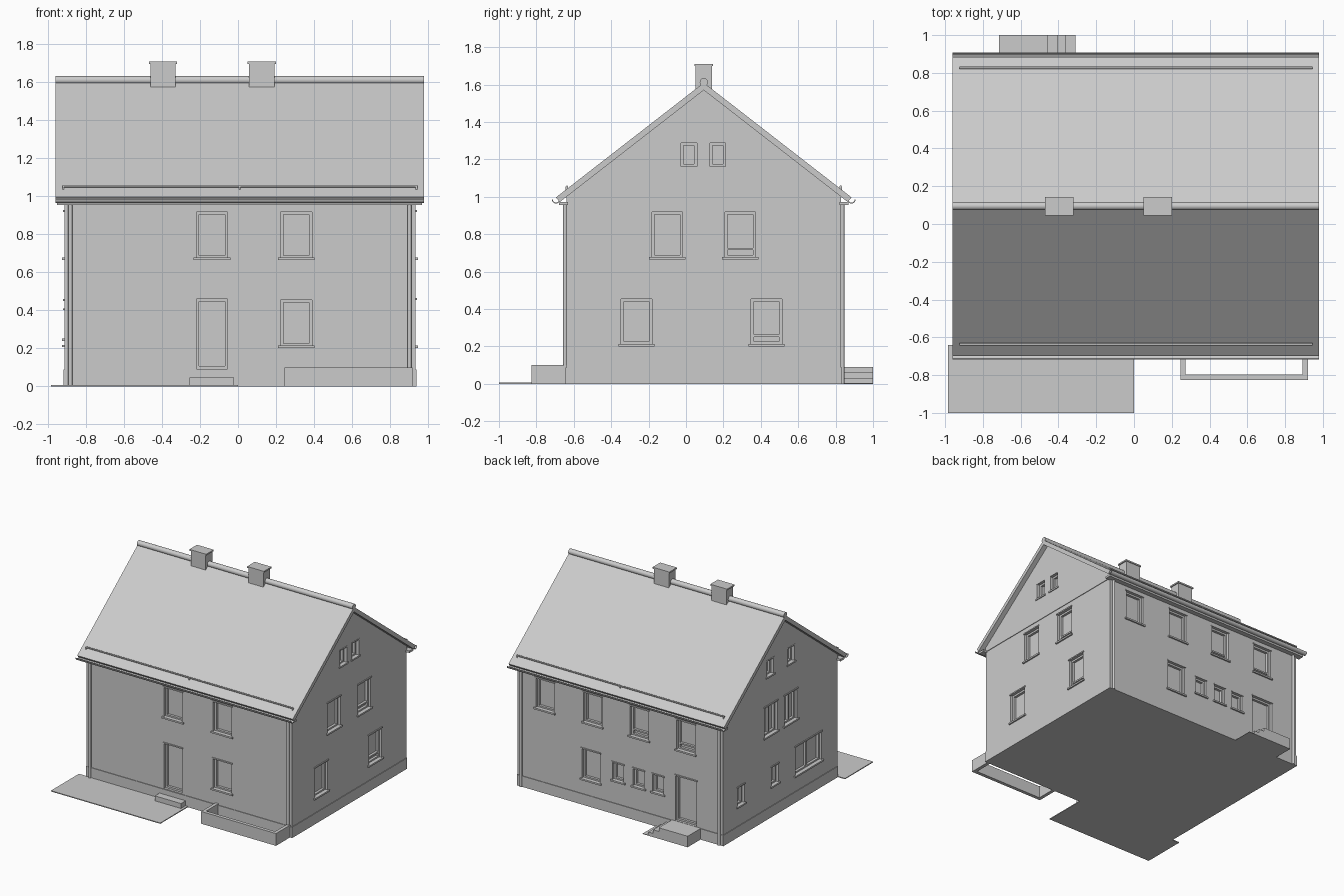
import bpy, bmesh, math
from mathutils import Matrix

old = bpy.data.objects.get("Cube")
if old:
    bpy.data.objects.remove(old, do_unlink=True)

GREY = (0.6, 0.6, 0.6, 1)
mat = bpy.data.materials.new("light_grey")
mat.use_nodes = True
mat.diffuse_color = GREY
mat.node_tree.nodes["Principled BSDF"].inputs["Base Color"].default_value = GREY

# House extents
XL, XR, YF, YB = -0.915, 0.935, -0.64, 0.83
MID = (YF + YB) / 2
ROOF_L, ROOF_R = -0.962, 0.98
RIDGE, SLOPE = 1.61, 0.776


def add_box(bm, x0, x1, y0, y1, z0, z1):
    m = Matrix.Translation(((x0 + x1) / 2, (y0 + y1) / 2, (z0 + z1) / 2))
    m = m @ Matrix.Diagonal((abs(x1 - x0), abs(y1 - y0), abs(z1 - z0), 1))
    bmesh.ops.create_cube(bm, size=1, matrix=m)


def add_prism(bm, profile, x0, x1):
    """Extrude a (y, z) outline along x."""
    face = bm.faces.new([bm.verts.new((x0, y, z)) for y, z in profile])
    out = bmesh.ops.extrude_face_region(bm, geom=[face])
    moved = [v for v in out["geom"] if isinstance(v, bmesh.types.BMVert)]
    bmesh.ops.translate(bm, verts=moved, vec=(x1 - x0, 0, 0))


def add_rod(bm, centre, radius, length, axis):
    m = Matrix.Translation(centre)
    if axis == "X":
        m = m @ Matrix.Rotation(math.pi / 2, 4, "Y")
    bmesh.ops.create_cone(bm, cap_ends=True, segments=12, radius1=radius,
                          radius2=radius, depth=length, matrix=m)


def finish(bm, name, smooth=False):
    bmesh.ops.recalc_face_normals(bm, faces=bm.faces)
    if smooth:
        for f in bm.faces:
            f.smooth = len(f.verts) == 4
        for e in bm.edges:
            e.smooth = len(e.link_faces) == 2 and e.calc_face_angle(0) < 0.7
    me = bpy.data.meshes.new(name)
    bm.to_mesh(me)
    bm.free()
    me.materials.append(mat)
    ob = bpy.data.objects.new(name, me)
    bpy.context.scene.collection.objects.link(ob)
    return ob


def boxes(name, *dims):
    bm = bmesh.new()
    for d in dims:
        add_box(bm, *d)
    return finish(bm, name)


def side_box(bm, side, u0, u1, d0, d1, z0, z1):
    """Box on a wall: u along the wall, d outward from it."""
    if side == "front":
        add_box(bm, u0, u1, YF - d1, YF - d0, z0, z1)
    elif side == "back":
        add_box(bm, u0, u1, YB + d0, YB + d1, z0, z1)
    elif side == "east":
        add_box(bm, XR + d0, XR + d1, u0, u1, z0, z1)
    else:
        add_box(bm, XL - d1, XL - d0, u0, u1, z0, z1)


cutters, frames, sills = bmesh.new(), bmesh.new(), bmesh.new()


def opening(side, u, z, w=0.165, h=0.245, style="plain"):
    """Recess, frame, sill and lintel of one window or door."""
    a, b, t, bot, top = u - w / 2, u + w / 2, 0.015, z - h / 2, z + h / 2
    side_box(cutters, side, a, b, -0.04, 0.05, bot, top)
    bars = [(a, a + t, bot, top), (b - t, b, bot, top),
            (a + t, b - t, bot, bot + t), (a + t, b - t, top - t, top)]
    if style == "mullion":
        bars.append((u - t / 2, u + t / 2, bot + t, top - t))
    if style == "transom":
        bars.append((a + t, b - t, bot + 0.04, bot + 0.052))
    for p, q, r, s in bars:
        side_box(frames, side, p, q, -0.04, -0.02, r, s)
    if style != "door":
        side_box(sills, side, a - 0.014, b + 0.014, -0.02, 0.012, bot - 0.01, bot + 0.003)
    side_box(sills, side, a - 0.008, b + 0.008, -0.01, 0.007, top - 0.002, top + 0.008)


UP, LOW, ATTIC = 0.797, 0.333, 1.225
# Front
opening("front", -0.137, UP)
opening("front", 0.307, UP)
opening("front", 0.307, LOW)
opening("front", -0.137, 0.277, h=0.37, style="door")
# Back
for u, style in ((0.69, "plain"), (0.26, "plain"), (-0.16, "transom"), (-0.58, "transom")):
    opening("back", u, UP, style=style)
opening("back", 0.275, LOW)
for u in (0.03, -0.155, -0.33):
    opening("back", u, 0.345, 0.1, 0.145)
opening("back", -0.58, 0.277, 0.19, 0.37, "door")
# Gable walls
for u in (0.015, 0.17):
    opening("east", u, ATTIC, 0.085, 0.13)
opening("east", -0.1, UP)
opening("east", 0.29, UP, style="transom")
opening("east", -0.265, LOW)
opening("east", 0.43, LOW, style="transom")
for u in (0.23, -0.04):
    opening("west", u, ATTIC, 0.085, 0.13)
for u in (0.215, -0.04):
    opening("west", u, UP, style="mullion")
for u in (0.6, 0.163):
    opening("west", u, 0.325, 0.09, 0.155)
opening("west", -0.27, LOW, 0.34, 0.235, "mullion")

# Walls and gables with openings cut
walls = boxes("walls", (XL, XR, YF, YB, 0, 0.965))
bm = bmesh.new()
edge = RIDGE - 0.035 - SLOPE * (MID - YF)
add_prism(bm, [(YF, 0.965), (YB, 0.965), (YB, edge), (MID, RIDGE - 0.035), (YF, edge)],
          XL - 0.005, XR + 0.005)
gables = finish(bm, "gables")
cutter = finish(cutters, "opening_cutter")
cutter.hide_render = True
for ob in (walls, gables):
    mod = ob.modifiers.new("openings", "BOOLEAN")
    mod.operation, mod.solver, mod.object = "DIFFERENCE", "EXACT", cutter
    bpy.context.view_layer.update()
    ob.data = bpy.data.meshes.new_from_object(
        ob.evaluated_get(bpy.context.evaluated_depsgraph_get()))
    ob.modifiers.clear()
bpy.data.objects.remove(cutter, do_unlink=True)
finish(frames, "window_frames")
finish(sills, "sills_and_lintels")

# Plinth, split around the base of the walls
o = 0.005
boxes("plinth", (XL - o, XR + o, YF - o, YF + o, 0, 0.088), (XL - o, XR + o, YB - o, YB + o, 0, 0.088),
      (XL - o, XL + o, YF + o, YB - o, 0, 0.088), (XR - o, XR + o, YF + o, YB - o, 0, 0.088))

# Roof slab
run = 0.79
eave, nx = RIDGE - SLOPE * run, 0.02
bm = bmesh.new()
add_prism(bm, [(MID - run, eave), (MID, RIDGE), (MID + run, eave),
               (MID + run - nx, eave - 0.025), (MID, RIDGE - 0.04), (MID - run + nx, eave - 0.025)],
          ROOF_L, ROOF_R)
finish(bm, "roof")
bm = bmesh.new()
add_rod(bm, ((ROOF_L + ROOF_R) / 2, MID, 1.612), 0.022, ROOF_R - ROOF_L, "X")
finish(bm, "ridge_cap", True)

# Eaves: soffit, gutter, snow rail and downpipes on both long sides
gutter, rails, pipes, soffit = (bmesh.new() for _ in range(4))
cx = (XL + XR) / 2
for s in (-1, 1):
    gy = MID + s * 0.79
    arc = [math.pi * (1 + i / 8) for i in range(9)]
    ring = [(gy + 0.022 * math.cos(a), 0.986 + 0.022 * math.sin(a)) for a in arc]
    ring += [(gy + 0.017 * math.cos(a), 0.986 + 0.017 * math.sin(a)) for a in reversed(arc)]
    add_prism(gutter, ring, ROOF_L, ROOF_R)
    wall_y = MID + s * 0.735
    add_box(soffit, ROOF_L + 0.01, ROOF_R - 0.01, wall_y - s * 0.01, wall_y + s * 0.04, 0.955, 0.972)
    ry = MID + s * 0.732
    rz = RIDGE - SLOPE * 0.732 + 0.012
    add_rod(rails, (cx, ry, rz), 0.006, 1.87, "X")
    for x in (cx - 0.93, cx, cx + 0.93):
        add_box(rails, x - 0.004, x + 0.004, ry - 0.006, ry + 0.006, rz - 0.02, rz)
    for x in (XL + 0.032, XR - 0.032):
        add_rod(pipes, (x, wall_y + s * 0.006, 0.48), 0.011, 0.96, "Z")
finish(gutter, "gutters", True)
finish(soffit, "soffits")
finish(rails, "snow_rails", True)
finish(pipes, "downpipes", True)

# Chimneys
for name, x in (("chimney_right", -0.395), ("chimney_left", 0.125)):
    boxes(name, (x - 0.067, x + 0.067, MID - 0.043, MID + 0.043, 1.5, 1.7),
          (x - 0.075, x + 0.075, MID - 0.049, MID + 0.049, 1.698, 1.71))

# Terrace, front step and open planter
boxes("terrace", (-0.985, 0, -1, YF, 0, 0.007))
boxes("front_step", (-0.255, -0.02, -0.705, YF, 0, 0.047))
boxes("planter", (0.245, 0.92, -0.825, -0.797, 0, 0.1),
      (0.245, 0.272, -0.797, YF, 0, 0.1), (0.893, 0.92, -0.797, YF, 0, 0.1))

# Back landing with stairs down towards the middle
boxes("back_steps", (-0.715, -0.455, YB, 1, 0, 0.09), (-0.455, -0.405, YB, 1, 0, 0.06),
      (-0.405, -0.36, YB, 1, 0, 0.03), (-0.36, -0.31, YB, 1, 0, 0.004))
